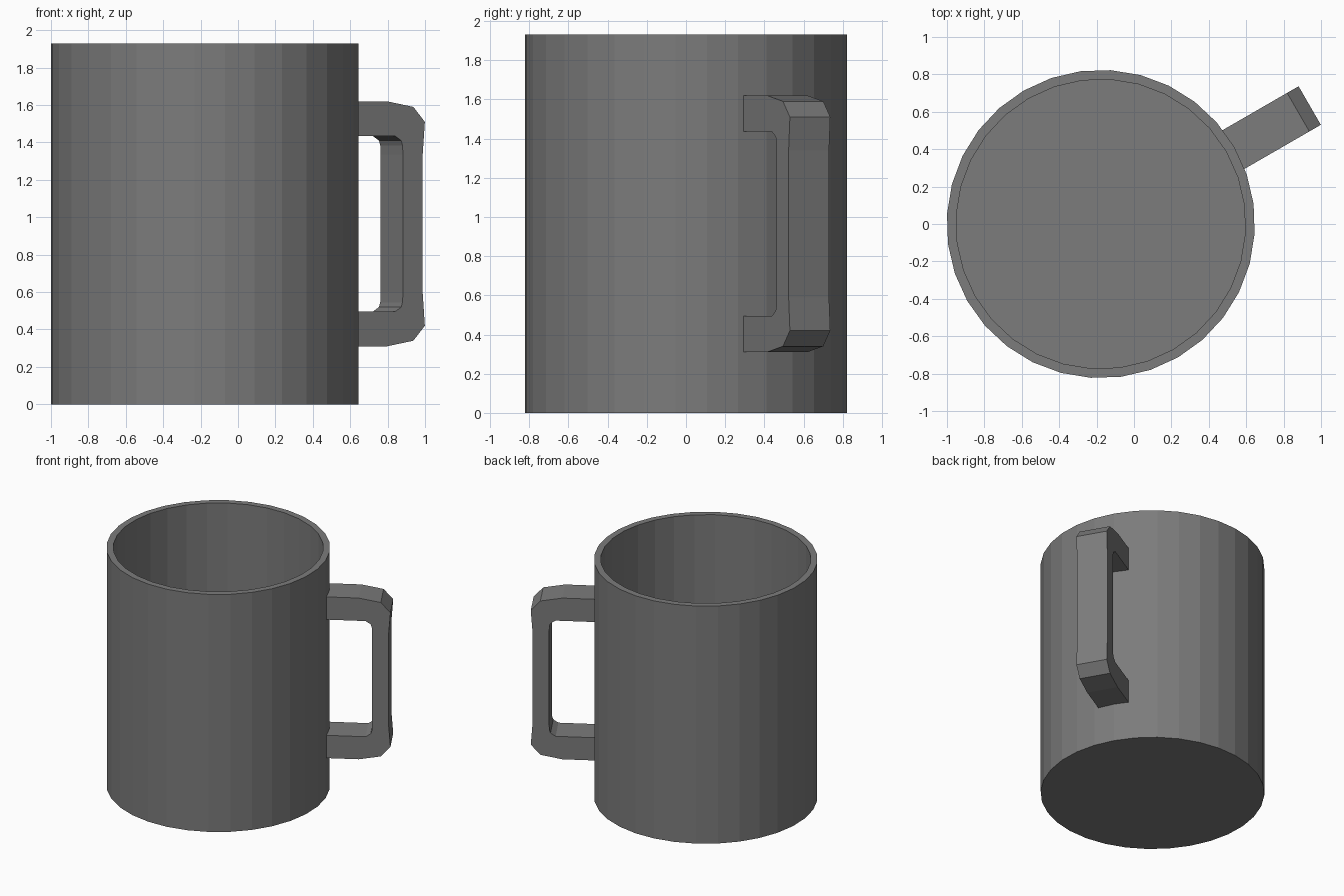
import bpy
import bmesh
from math import radians
from mathutils import Matrix

default = bpy.data.objects.get("Cube")
if default:
    bpy.data.objects.remove(default, do_unlink=True)

SIDES = 32
OUTER, INNER = 0.824, 0.774
HEIGHT, FLOOR = 1.93, 0.05
MIDDLE = 0.965          # mirror height of the handle
# Both parts share one centre and are turned toward the handle side
PLACE = Matrix.Translation((-0.1775, 0, 0)) @ Matrix.Rotation(radians(30), 4, "Z")

grey = bpy.data.materials.new("dark grey")
grey.use_nodes = True
colour = (0.2, 0.2, 0.2, 1)
grey.diffuse_color = colour
grey.node_tree.nodes["Principled BSDF"].inputs["Base Color"].default_value = colour


def finish(bm, name):
    bmesh.ops.recalc_face_normals(bm, faces=bm.faces)
    mesh = bpy.data.meshes.new(name)
    bm.to_mesh(mesh)
    bm.free()
    mesh.materials.append(grey)
    obj = bpy.data.objects.new(name, mesh)
    obj.matrix_world = PLACE
    bpy.context.collection.objects.link(obj)


# Cup: solid cylinder, rim inset on the top face, then pushed down to the floor
bm = bmesh.new()
bmesh.ops.create_cone(bm, cap_ends=True, segments=SIDES, radius1=OUTER,
                      radius2=OUTER, depth=HEIGHT,
                      matrix=Matrix.Translation((0, 0, HEIGHT / 2)))
# Put a corner of the polygon on the local x axis
first = bm.verts[:][0].co
bmesh.ops.rotate(bm, verts=bm.verts, matrix=Matrix.Rotation(
    -first.xy.angle_signed((1, 0)), 3, "Z"))
top = max(bm.faces, key=lambda f: f.calc_center_median().z)
rim = bmesh.ops.extrude_face_region(bm, geom=[top])["geom"]
inner = [v for v in rim if isinstance(v, bmesh.types.BMVert)]
bmesh.ops.delete(bm, geom=[top], context="FACES_ONLY")
bmesh.ops.scale(bm, verts=inner, vec=(INNER / OUTER, INNER / OUTER, 1))
lid = next(f for f in rim if isinstance(f, bmesh.types.BMFace))
well = bmesh.ops.extrude_face_region(bm, geom=[lid])["geom"]
bmesh.ops.delete(bm, geom=[lid], context="FACES_ONLY")
bmesh.ops.translate(bm, vec=(0, 0, FLOOR - HEIGHT),
                    verts=[v for v in well if isinstance(v, bmesh.types.BMVert)])
finish(bm, "cup")

# Handle: upper half as matching outer and inner points, mirrored downward
upper = [((0.79, 1.62), (0.79, 1.435)),
         ((1.05, 1.62), (1.10, 1.435)),
         ((1.213, 1.59), (1.138, 1.41)),
         ((1.284, 1.51), (1.146, 1.385)),
         ((1.271, 1.34), (1.149, 1.335))]
lower = [tuple((u, 2 * MIDDLE - z) for u, z in pair) for pair in reversed(upper)]
bm = bmesh.new()
rings = []
for (ou, oz), (iu, iz) in upper + lower:
    corners = [(ou, -0.129, oz), (ou, 0.109, oz), (iu, 0.109, iz), (iu, -0.129, iz)]
    rings.append([bm.verts.new(c) for c in corners])
for a, b in zip(rings, rings[1:]):
    for i in range(4):
        j = (i + 1) % 4
        bm.faces.new((a[i], a[j], b[j], b[i]))
bm.faces.new(rings[0])
bm.faces.new(rings[-1])
finish(bm, "handle")
